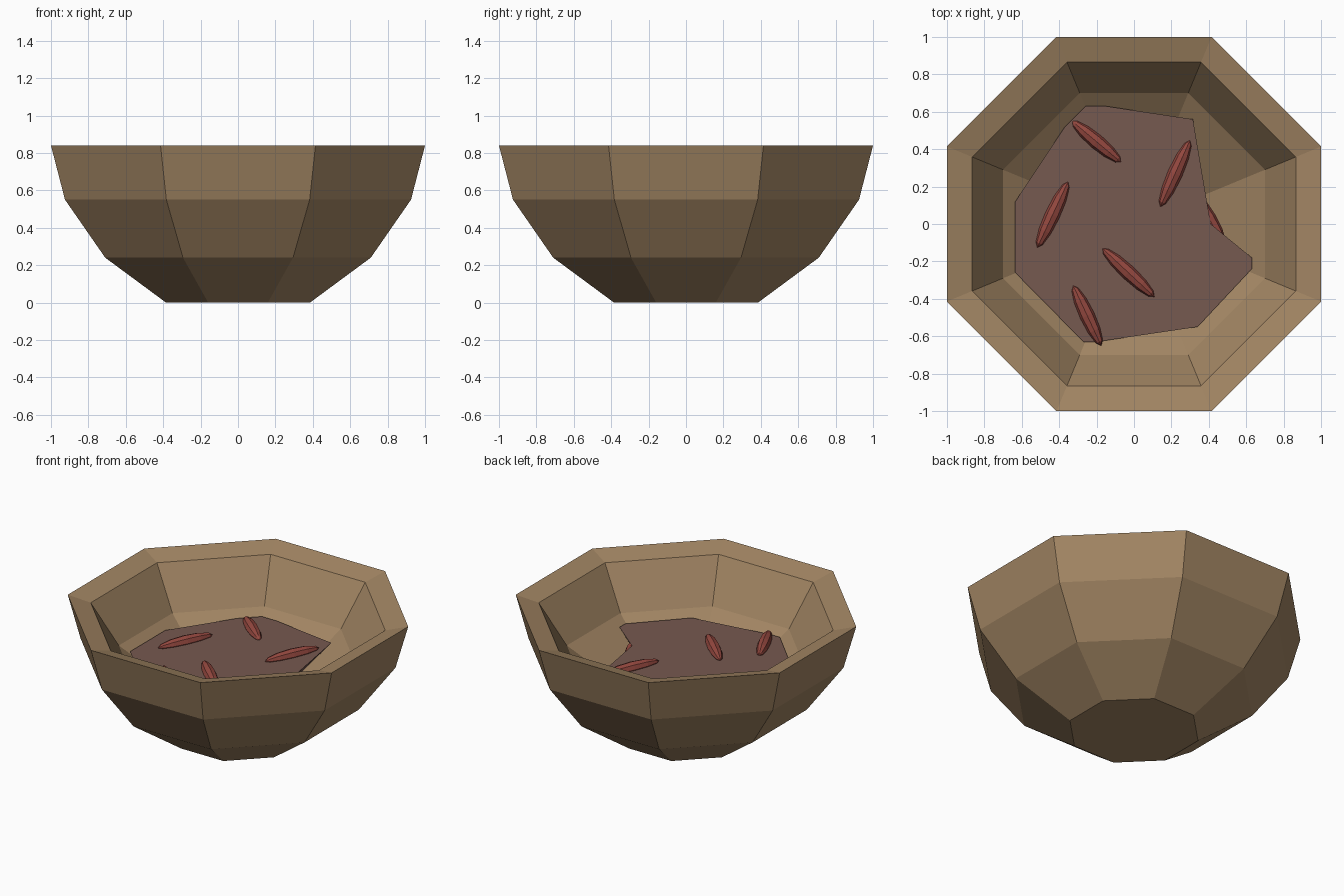
import bpy, bmesh, math
from mathutils import Matrix, Vector

if "Cube" in bpy.data.objects:
    bpy.data.objects.remove(bpy.data.objects["Cube"])


def material(name, color):
    m = bpy.data.materials.new(name)
    m.diffuse_color = (*color, 1)
    m.use_nodes = True
    m.node_tree.nodes["Principled BSDF"].inputs["Base Color"].default_value = m.diffuse_color
    return m


def make_object(name, bm, mat):
    bmesh.ops.recalc_face_normals(bm, faces=bm.faces)
    mesh = bpy.data.meshes.new(name)
    bm.to_mesh(mesh)
    bm.free()
    mesh.materials.append(mat)
    ob = bpy.data.objects.new(name, mesh)
    bpy.context.collection.objects.link(ob)
    return ob


def loft(bm, rings):
    # Skin a stack of equal-length rings and cap both ends
    loops = [[bm.verts.new(p) for p in ring] for ring in rings]
    n = len(loops[0])
    for a, b in zip(loops, loops[1:]):
        for i in range(n):
            j = (i + 1) % n
            bm.faces.new((a[i], a[j], b[j], b[i]))
    bm.faces.new(loops[0][::-1])
    bm.faces.new(loops[-1])


def octagon(apothem, z):
    r = apothem / math.cos(math.pi / 8)
    return [Vector((r * math.cos(math.pi / 8 + k * math.pi / 4),
                    r * math.sin(math.pi / 8 + k * math.pi / 4), z)) for k in range(8)]


wood = material("wood", (0.36, 0.235, 0.125))
stew = material("stew", (0.18, 0.10, 0.08))
red = material("bean_red", (0.30, 0.065, 0.05))

# Bowl: outside from the base up, over the inward-sloping rim, then down inside
profile = [(0.385, 0), (0.71, 0.24), (0.925, 0.55), (1.0, 0.84),
           (0.865, 0.80), (0.70, 0.525), (0.36, 0.27)]
bm = bmesh.new()
loft(bm, [octagon(a, z) for a, z in profile])
make_object("bowl", bm, wood)

# Stew: irregular pool that tapers towards the bottom
outline = [(-0.15, 0.63), (-0.26, 0.63), (-0.37, 0.52), (-0.635, 0.12), (-0.635, -0.26),
           (-0.27, -0.63), (-0.20, -0.63), (0.34, -0.55), (0.63, -0.24), (0.63, -0.18),
           (0.41, 0.0), (0.315, 0.56)]
bm = bmesh.new()
loft(bm, [[Vector((x * s, y * s, z)) for x, y in outline]
          for s, z in ((0.62, 0.30), (1.0, 0.49))])
make_object("stew", bm, stew)

# Beans: low-poly spindles, x, y, z, heading in degrees, length
beans = [(-0.20, 0.44, 0.495, -40, 0.34), (0.22, 0.27, 0.495, 66, 0.39),
         (-0.435, 0.05, 0.495, 65, 0.39), (-0.03, -0.26, 0.495, -43, 0.38),
         (-0.25, -0.49, 0.495, -65, 0.355), (0.40, 0.03, 0.445, -60, 0.34)]
for i, (x, y, z, heading, length) in enumerate(beans):
    bm = bmesh.new()
    bmesh.ops.create_uvsphere(bm, u_segments=8, v_segments=6, radius=1)
    bm.transform(Matrix.Translation((x, y, z))
                 @ Matrix.Rotation(math.radians(heading), 4, 'Z')
                 @ Matrix.Diagonal((length / 2, 0.04, 0.04, 1))
                 @ Matrix.Rotation(math.pi / 2, 4, 'Y'))
    make_object(f"bean_{i + 1}", bm, red)
